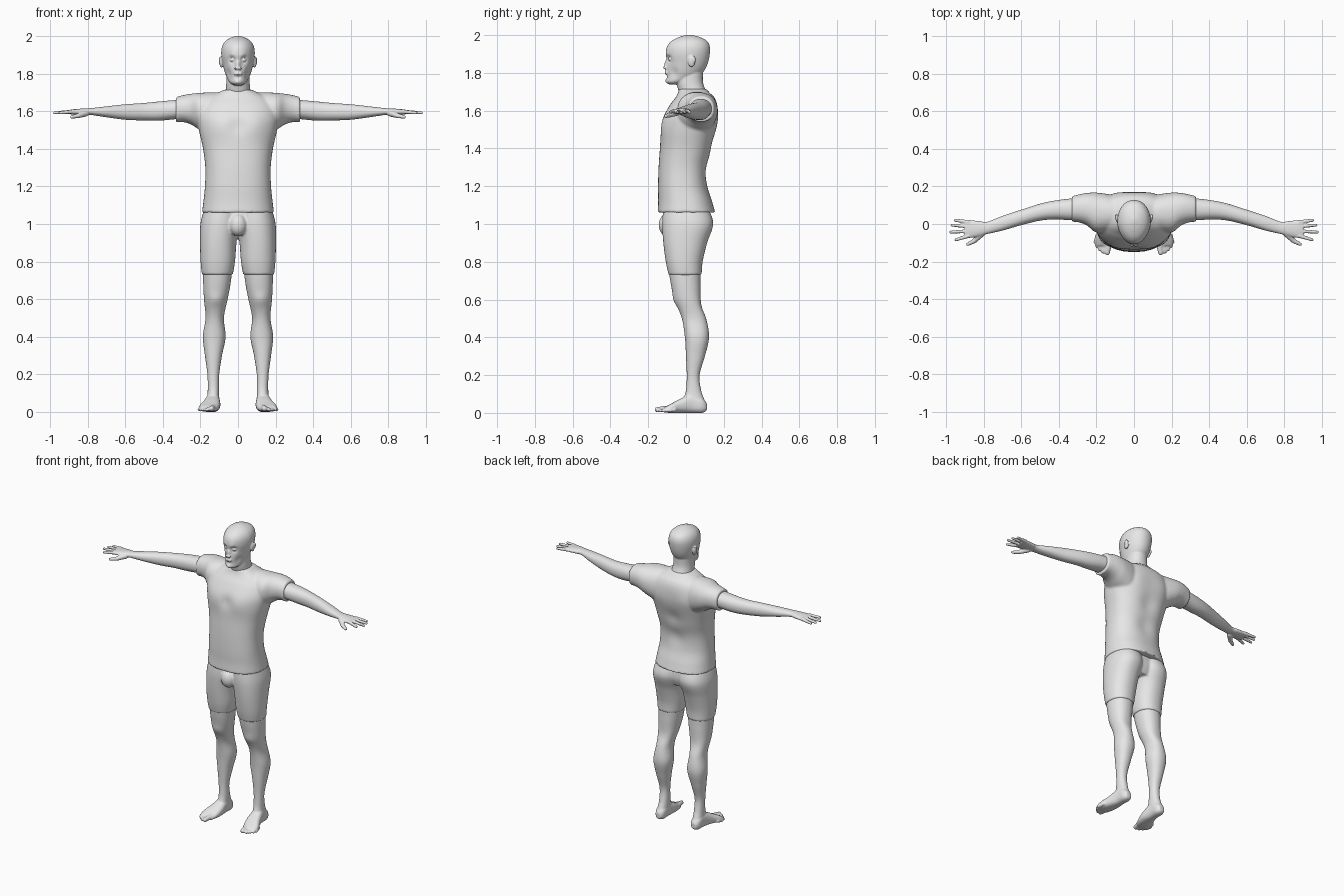
import bpy
import bmesh
import math
from mathutils import Vector, Matrix

cube = bpy.data.objects.get("Cube")
if cube:
    bpy.data.objects.remove(cube, do_unlink=True)

# One plain colour for the whole figure
grey = bpy.data.materials.new("plain_grey")
grey.use_nodes = True
grey.diffuse_color = (0.8, 0.8, 0.8, 1)
grey.node_tree.nodes["Principled BSDF"].inputs["Base Color"].default_value = grey.diffuse_color

PLACE = {
    "x": lambda t, a, b: (t, a, b),
    "y": lambda t, a, b: (a, t, b),
    "z": lambda t, a, b: (a, b, t),
}


def spline(p0, p1, p2, p3, u):
    """Catmull-Rom blend of four section rows."""
    return [0.5 * (2 * b + (c - a) * u + (2 * a - 5 * b + 4 * c - d) * u * u
                   + (3 * b - a - 3 * c + d) * u ** 3)
            for a, b, c, d in zip(p0, p1, p2, p3)]


def loft(bm, axis, rows, power=2.2, side=1, steps=7, segments=72):
    """Closed skin through rows of (position, low a, high a, low b, high b).
    A row of four numbers gives one half-width for a."""
    rows = [(r[0], -r[1], *r[1:]) if len(r) == 4 else r for r in rows]
    last = len(rows) - 1
    sections = []
    for i in range(last):
        near = [rows[min(max(i + k, 0), last)] for k in (-1, 0, 1, 2)]
        sections += [spline(*near, s / steps) for s in range(steps)]
    sections.append(rows[-1])
    rings = []
    for t, a0, a1, b0, b1 in sections:
        ring = []
        for k in range(segments):
            ang = math.tau * k / segments
            c, s = math.cos(ang), math.sin(ang)
            c = math.copysign(abs(c) ** (2 / power), c)
            s = math.copysign(abs(s) ** (2 / power), s)
            co = Vector(PLACE[axis](t, (a0 + a1 + c * (a1 - a0)) / 2,
                                    (b0 + b1 + s * (b1 - b0)) / 2))
            co.x *= side
            ring.append(bm.verts.new(co))
        rings.append(ring)
    for low, high in zip(rings, rings[1:]):
        for k in range(segments):
            j = (k + 1) % segments
            bm.faces.new((low[k], low[j], high[j], high[k]))
    bm.faces.new(rings[0])
    bm.faces.new(rings[-1])


def ball(bm, centre, size):
    matrix = Matrix.Translation(centre) @ Matrix.Diagonal((*size, 1))
    bmesh.ops.create_icosphere(bm, subdivisions=3, radius=1, matrix=matrix)


def digit(bm, start, end, r0, r1, count=9):
    """Finger or toe: a tapering row of overlapping balls."""
    for i in range(count):
        u = i / (count - 1)
        r = r0 + (r1 - r0) * u
        ball(bm, Vector(start).lerp(Vector(end), u), (r, r, r))


def sculpt(bm, centre, radius, push, both=True):
    """Soft push of the surface around a point, on both sides by default."""
    for s in ((1, -1) if both else (1,)):
        c = Vector((centre[0] * s, *centre[1:]))
        p = Vector((push[0] * s, *push[1:]))
        for v in bm.verts:
            v.co += p * math.exp(-((v.co - c).length / radius) ** 2)


def finish(name, bm, voxel, mirror=False, smooth=3):
    """Fuse the overlapping skins into one smooth surface."""
    bmesh.ops.recalc_face_normals(bm, faces=bm.faces)
    mesh = bpy.data.meshes.new(name)
    bm.to_mesh(mesh)
    bm.free()
    mesh.materials.append(grey)
    for p in mesh.polygons:
        p.use_smooth = True
    obj = bpy.data.objects.new(name, mesh)
    bpy.context.collection.objects.link(obj)
    fuse = obj.modifiers.new("fuse", "REMESH")
    fuse.mode = "VOXEL"
    fuse.voxel_size = voxel
    fuse.use_smooth_shade = True
    relax = obj.modifiers.new("relax", "SMOOTH")
    relax.factor = 0.5
    relax.iterations = smooth
    if mirror:
        obj.modifiers.new("mirror", "MIRROR").use_mirror_merge = False


# Shirt: trunk and two short sleeves
bm = bmesh.new()
loft(bm, "z", [
    (1.06, .192, -.15, .155), (1.12, .184, -.147, .138), (1.2, .176, -.148, .115),
    (1.3, .174, -.145, .115), (1.4, .186, -.138, .14), (1.5, .208, -.13, .16),
    (1.57, .216, -.115, .168), (1.63, .2, -.085, .165), (1.67, .165, -.055, .15),
    (1.695, .115, -.042, .125), (1.715, .075, -.038, .108)], power=2.35)
sculpt(bm, (.09, -.12, 1.53), .07, (0, -.01, 0))
sculpt(bm, (0, -.13, 1.52), .04, (0, .008, 0), both=False)
sculpt(bm, (0, .15, 1.42), .06, (0, -.014, 0), both=False)
sculpt(bm, (0, .12, 1.28), .06, (0, -.012, 0), both=False)
sculpt(bm, (.11, .16, 1.55), .07, (0, .008, 0))
for side in (1, -1):
    loft(bm, "x", [
        (.04, -.02, .13, 1.5, 1.69), (.12, -.04, .155, 1.47, 1.7),
        (.2, -.045, .167, 1.5, 1.698), (.25, -.008, .165, 1.53, 1.693),
        (.29, .008, .158, 1.542, 1.686), (.33, .012, .148, 1.54, 1.676)], side=side)
finish("shirt", bm, .008, smooth=4)

# Shorts: hips, thighs, front bulge
bm = bmesh.new()
loft(bm, "z", [(.945, .15, -.09, .1), (1.0, .19, -.1, .118), (1.08, .175, -.11, .11)])
for side in (1, -1):
    loft(bm, "z", [
        (.73, .028, .192, -.092, .083), (.8, .016, .199, -.107, .088),
        (.9, .008, .202, -.12, .112), (1.0, -.008, .2, -.126, .144),
        (1.08, -.005, .18, -.12, .12)], side=side)
ball(bm, (0, -.1, .995), (.048, .045, .06))
finish("shorts", bm, .007)

# Lower legs with feet and toes
bm = bmesh.new()
loft(bm, "z", [
    (.02, .105, .165, .01, .1), (.06, .1, .165, -.015, .1), (.12, .1, .161, 0, .08),
    (.2, .1, .163, .004, .072), (.3, .085, .176, 0, .1), (.4, .066, .187, -.006, .122),
    (.5, .075, .173, -.022, .108), (.6, .055, .181, -.06, .082),
    (.68, .04, .185, -.08, .078), (.76, .03, .187, -.092, .078)])
sculpt(bm, (.12, -.05, .6), .035, (0, -.008, 0))
sculpt(bm, (.12, .09, .56), .05, (0, -.008, 0))
loft(bm, "y", [
    (.11, .115, .15, .012, .05), (.085, .1, .165, 0, .08), (.03, .098, .17, 0, .1),
    (-.03, .094, .187, 0, .075), (-.08, .102, .208, 0, .048),
    (-.115, .115, .205, .002, .03)], power=2.5)
for root, tip, r in (((.13, -.09), (.142, -.152), .017), ((.15, -.09), (.165, -.148), .012),
                     ((.168, -.09), (.183, -.135), .011), ((.185, -.08), (.198, -.118), .011),
                     ((.195, -.06), (.206, -.097), .011)):
    digit(bm, (*root, r + .006), (*tip, r), r, r * .85)
finish("lower_legs", bm, .0055, mirror=True)

# Arms with hands, fingers and thumb
bm = bmesh.new()
loft(bm, "x", [
    (.27, .02, .14, 1.56, 1.665), (.33, .02, .136, 1.558, 1.66), (.42, .024, .125, 1.55, 1.652),
    (.5, .018, .108, 1.551, 1.644), (.6, -.006, .076, 1.555, 1.637),
    (.7, -.035, .043, 1.568, 1.626), (.78, -.053, .012, 1.58, 1.617),
    (.82, -.064, .015, 1.581, 1.615), (.87, -.074, .02, 1.582, 1.611),
    (.9, -.072, .02, 1.585, 1.607)])
for root, tip in ((-.063, -.084), (-.038, -.043), (-.013, -.006), (.01, .02)):
    reach = .985 - abs(tip + .03) * .7
    digit(bm, (.88, root, 1.598), (reach, tip, 1.592), .0115, .0085)
digit(bm, (.81, -.05, 1.59), (.85, -.09, 1.576), .018, .013)
digit(bm, (.85, -.09, 1.576), (.885, -.108, 1.57), .013, .009)
finish("arms", bm, .0042, mirror=True, smooth=2)

# Head, neck, ears and face
bm = bmesh.new()
loft(bm, "z", [
    (1.738, .02, -.085, -.04), (1.752, .045, -.103, .0), (1.78, .06, -.102, .065),
    (1.81, .071, -.103, .095), (1.85, .081, -.1, .115), (1.9, .089, -.107, .126),
    (1.94, .086, -.1, .126), (1.97, .07, -.075, .11), (1.99, .042, -.035, .072),
    (2.001, .008, .005, .03)], power=2.1, segments=128, steps=9)
for v in bm.verts:
    # narrow the face toward the front
    v.co.x *= 1 - .12 * max(0, -v.co.y / .1)
sculpt(bm, (.034, -.096, 1.873), .019, (0, .016, 0))
sculpt(bm, (.03, -.104, 1.898), .016, (0, -.004, 0))
sculpt(bm, (.06, -.07, 1.8), .025, (-.006, .006, 0))
sculpt(bm, (0, -.1, 1.855), .013, (0, -.012, 0), both=False)
sculpt(bm, (0, -.108, 1.832), .014, (0, -.02, 0), both=False)
sculpt(bm, (0, -.104, 1.8), .015, (0, -.008, 0), both=False)
sculpt(bm, (0, -.104, 1.78), .012, (0, .006, 0), both=False)
sculpt(bm, (0, -.1, 1.757), .018, (0, -.006, 0), both=False)
loft(bm, "z", [
    (1.66, .085, -.025, .12), (1.7, .068, -.038, .107), (1.75, .062, -.05, .09),
    (1.81, .06, -.045, .09)])
for side in (1, -1):
    ball(bm, (.031 * side, -.084, 1.873), (.013, .011, .009))
    ball(bm, (.011 * side, -.112, 1.828), (.008, .01, .007))
    ball(bm, (.088 * side, .03, 1.862), (.011, .02, .031))
    ball(bm, (.096 * side, .04, 1.87), (.006, .012, .02))
for z in (1.797, 1.806):
    ball(bm, (0, -.104, z), (.024, .009, .004))
finish("head", bm, .004, smooth=2)
